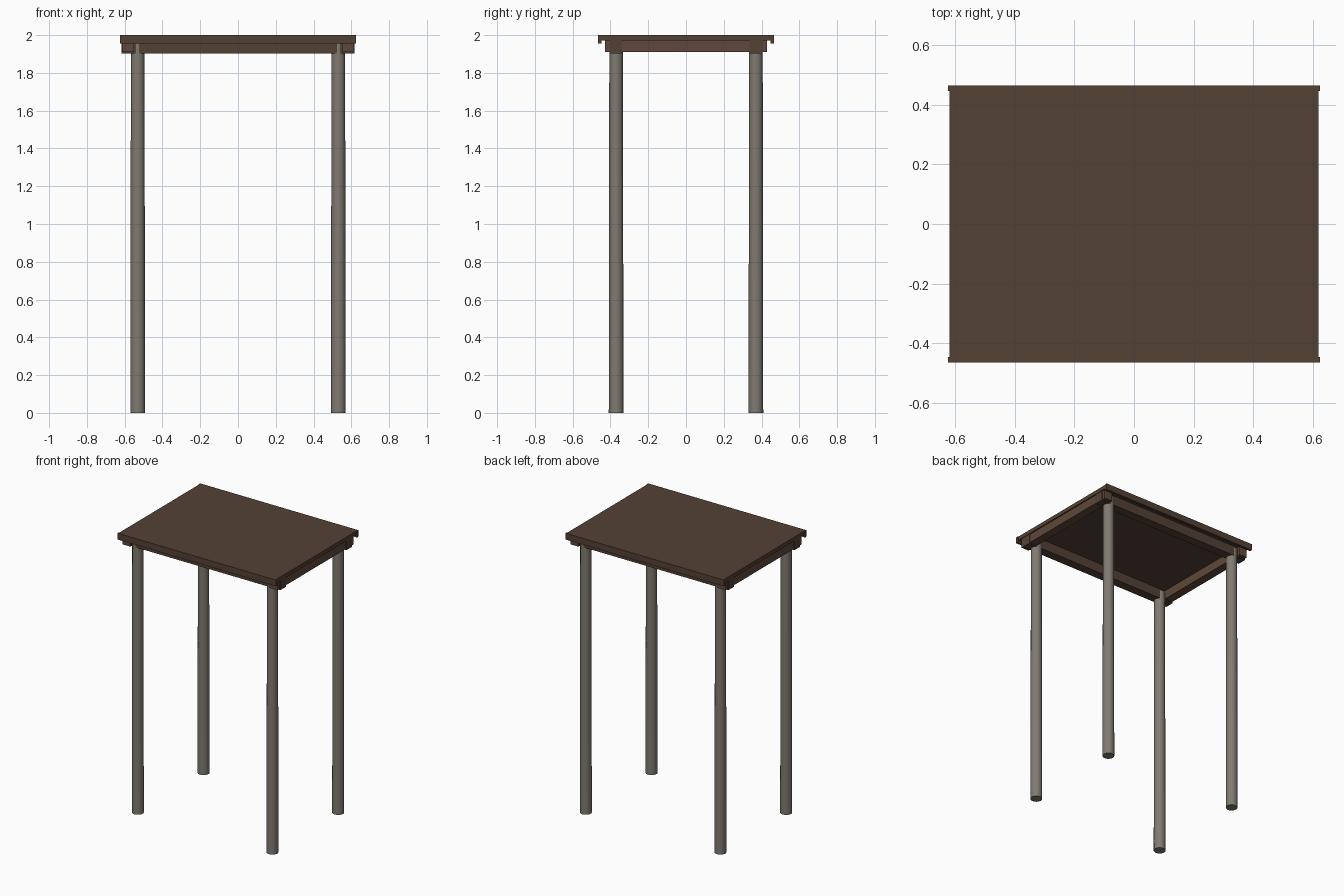
import bpy

if "Cube" in bpy.data.objects:
    bpy.data.objects.remove(bpy.data.objects["Cube"])


def material(name, col):
    m = bpy.data.materials.new(name)
    m.diffuse_color = (*col, 1)
    m.use_nodes = True
    m.node_tree.nodes["Principled BSDF"].inputs["Base Color"].default_value = m.diffuse_color
    return m


dark = material("dark brown wood", (0.088, 0.053, 0.036))
warm = material("warm brown wood", (0.115, 0.064, 0.043))
grey = material("weathered grey", (0.215, 0.195, 0.165))


def box(name, lo, hi, mat):
    bpy.ops.mesh.primitive_cube_add(size=1, location=[(a + b) / 2 for a, b in zip(lo, hi)])
    o = bpy.context.object
    o.name = name
    o.scale = [b - a for a, b in zip(lo, hi)]
    bpy.ops.object.transform_apply(location=False, rotation=False, scale=True)
    o.data.materials.append(mat)


# Roof slab
box("top_slab", (-0.62, -0.455, 1.972), (0.62, 0.455, 2.0), dark)

for s, side in ((-1, "front"), (1, "back")):
    # Lip hanging along the long edge
    y = sorted((s * 0.447, s * 0.465))
    box(side + "_lip", (-0.625, y[0], 1.955), (0.625, y[1], 2.0), dark)
    # Long beam over the posts
    y = sorted((s * 0.34, s * 0.405))
    box(side + "_beam", (-0.617, y[0], 1.903), (0.617, y[1], 1.974), dark)

for s, side in ((-1, "left"), (1, "right")):
    # Short beam just outside the posts
    x = sorted((s * 0.55, s * 0.612))
    box(side + "_beam", (x[0], -0.428, 1.91), (x[1], 0.428, 1.973), warm)
    # Tapered round posts
    for t, end in ((-1, "front"), (1, "back")):
        bpy.ops.mesh.primitive_cone_add(vertices=24, radius1=0.039, radius2=0.036, depth=1.96,
                                        location=(s * 0.531, t * 0.37, 0.98))
        o = bpy.context.object
        o.name = f"{end}_{side}_post"
        o.data.materials.append(grey)
        bpy.ops.object.shade_smooth_by_angle()
